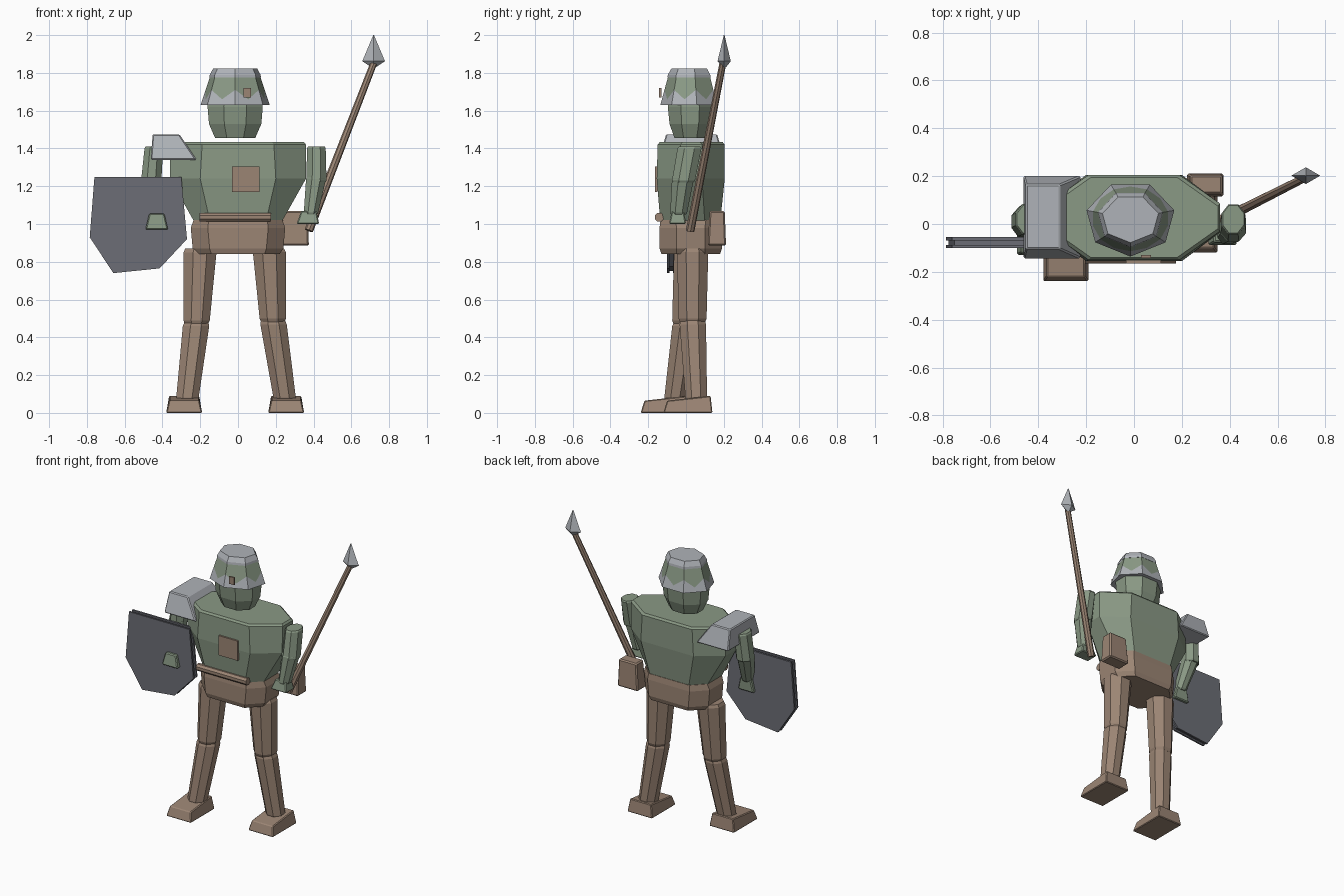
import bpy, bmesh, math
from mathutils import Vector

if "Cube" in bpy.data.objects:
    bpy.data.objects.remove(bpy.data.objects["Cube"])


def material(name, rgb):
    m = bpy.data.materials.new(name)
    m.diffuse_color = (*rgb, 1)
    m.use_nodes = True
    m.node_tree.nodes["Principled BSDF"].inputs["Base Color"].default_value = m.diffuse_color
    return m


GREEN = material("sage green", (0.255, 0.32, 0.235))
BROWN = material("leather brown", (0.33, 0.235, 0.175))
STEEL = material("pale steel", (0.43, 0.45, 0.48))
DARK = material("dark steel", (0.15, 0.155, 0.18))


def loft(name, rings, mat, bevel=0.0):
    """Skin a closed solid through rings with equal point counts."""
    bm = bmesh.new()
    vs = [[bm.verts.new(p) for p in r] for r in rings]
    n = len(rings[0])
    for a, b in zip(vs, vs[1:]):
        for i in range(n):
            j = (i + 1) % n
            bm.faces.new((a[i], a[j], b[j], b[i]))
    bm.faces.new(vs[0][::-1])
    bm.faces.new(vs[-1])
    bmesh.ops.recalc_face_normals(bm, faces=bm.faces)
    me = bpy.data.meshes.new(name)
    bm.to_mesh(me)
    bm.free()
    me.materials.append(mat)
    ob = bpy.data.objects.new(name, me)
    bpy.context.collection.objects.link(ob)
    if bevel:
        b = ob.modifiers.new("soft edge", 'BEVEL')
        b.width, b.segments = bevel, 1
    return ob


def oval(x, y, z, rx, ry, n=8, turn=0.5):
    return [(x + rx * math.cos(2 * math.pi * (i + turn) / n),
             y + ry * math.sin(2 * math.pi * (i + turn) / n), z) for i in range(n)]


def rect(x0, x1, y0, y1, z, front_z=None):
    f = z if front_z is None else front_z
    return [(x0, y0, f), (x1, y0, f), (x1, y1, z), (x0, y1, z)]


def octagon(w, y0, y1, z, cx, cy):
    return [(-w, y0 + cy, z), (-w + cx, y0, z), (w - cx, y0, z), (w, y0 + cy, z),
            (w, y1 - cy, z), (w - cx, y1, z), (-w + cx, y1, z), (-w, y1 - cy, z)]


def limb(name, mat, a, ra, b, rb, n=8):
    """Tapered limb segment with level ends; slight shoulder at each end."""
    a, b = Vector(a), Vector(b)
    rings = []
    for t, k in ((0, 0.9), (0.05, 1), (0.95, 1), (1, 0.9)):
        c = a.lerp(b, t)
        r = [(ra[i] * (1 - t) + rb[i] * t) * k * 1.06 for i in (0, 1)]
        rings.append(oval(*c, *r, n))
    return loft(name, rings, mat)


def rod(name, mat, a, b, r0, r1, n=8):
    a, b = Vector(a), Vector(b)
    q = (b - a).to_track_quat('Z', 'Y')
    rings = [[c + q @ Vector(p) for p in oval(0, 0, 0, r, r, n)]
             for c, r in ((a, r0), (b, r1))]
    return loft(name, rings, mat)


# Torso and hips
loft("torso", [octagon(0.225, -0.135, 0.18, 1.0, 0.08, 0.08),
               octagon(0.36, -0.155, 0.205, 1.24, 0.16, 0.12),
               octagon(0.36, -0.15, 0.205, 1.42, 0.17, 0.12),
               octagon(0.35, -0.14, 0.195, 1.433, 0.17, 0.12)], GREEN)
loft("hips", [octagon(0.22, -0.13, 0.18, 0.84, 0.08, 0.08),
              octagon(0.24, -0.14, 0.19, 0.87, 0.09, 0.09),
              octagon(0.25, -0.14, 0.19, 0.98, 0.09, 0.09),
              octagon(0.235, -0.135, 0.185, 1.02, 0.08, 0.08)], BROWN)

# Head
loft("head", [oval(-0.015, 0.022, z, rx, ry) for z, rx, ry in
              ((1.455, 0.115, 0.09), (1.53, 0.15, 0.118),
               (1.62, 0.158, 0.128), (1.66, 0.155, 0.125))], GREEN)

# Helmet: seven-sided shell, steel rim meeting the green crown in a zigzag
N = 7


def shell_point(i, z):
    """Point i of 14 on the sloping shell; odd ones lie mid-face."""
    t = (z - 1.63) / (1.79 - 1.63)
    rx, ry = 0.188 - 0.055 * t, 0.158 - 0.044 * t
    ring = oval(-0.015, 0.022, z, rx, ry, N, 0.25)
    p = Vector(ring[(i // 2) % N])
    return p if i % 2 == 0 else (p + Vector(ring[(i // 2 + 1) % N])) / 2


helmet = loft("helmet", [[shell_point(i, 1.63) for i in range(14)],
                         [shell_point(i, 1.71 if i % 2 == 0 else 1.66) for i in range(14)],
                         [shell_point(i, 1.785) for i in range(14)]], STEEL)
helmet.data.materials.append(GREEN)
for f in helmet.data.polygons:
    if f.center.z > 1.70 and abs(f.normal.z) < 0.9:
        f.material_index = 1
loft("helmet_cap", [oval(-0.015, 0.022, z, rx, ry, N, 0.25) for z, rx, ry in
                    ((1.775, 0.14, 0.12), (1.79, 0.138, 0.118), (1.822, 0.12, 0.1))], STEEL)
loft("helmet_tag", [rect(0.03, 0.07, -0.142, -0.13, z) for z in (1.67, 1.72)], BROWN)

# Shoulder guard on one side
loft("shoulder_guard", [rect(-0.462, -0.22, -0.145, 0.203, 1.34),
                        rect(-0.452, -0.31, -0.105, 0.165, 1.475)], STEEL, 0.006)

# Arms
limb("left_upper_arm", GREEN, (0.415, 0.02, 1.41), (0.05, 0.065),
     (0.415, -0.015, 1.22), (0.055, 0.062))
limb("left_forearm", GREEN, (0.415, -0.015, 1.25), (0.055, 0.06),
     (0.385, -0.04, 1.05), (0.038, 0.045))
loft("left_hand", [rect(0.31, 0.43, -0.09, 0.0, 1.0),
                   rect(0.335, 0.415, -0.075, -0.01, 1.07)], GREEN, 0.006)
limb("right_upper_arm", GREEN, (-0.445, 0.02, 1.41), (0.05, 0.065),
     (-0.46, 0.01, 1.22), (0.055, 0.062))
limb("right_forearm", GREEN, (-0.46, 0.01, 1.25), (0.055, 0.06),
     (-0.43, -0.06, 1.04), (0.038, 0.04))
loft("right_hand", [rect(-0.49, -0.37, -0.13, -0.035, 0.97),
                    rect(-0.47, -0.39, -0.12, -0.03, 1.055)], GREEN, 0.006)

# Shield: two plates over a slightly smaller core
outline = [(-0.76, 1.25), (-0.30, 1.25), (-0.27, 0.92),
           (-0.415, 0.765), (-0.66, 0.74), (-0.785, 0.93)]
for name, y0, y1, k in (("shield_front", -0.10, -0.088, 1), ("shield_core", -0.09, -0.066, 0.96),
                        ("shield_back", -0.068, -0.055, 1)):
    loft(name, [[(-0.53 + (x + 0.53) * k, y, 1.0 + (z - 1.0) * k) for x, z in outline]
                for y in (y0, y1)], DARK)

# Spear
rod("spear_shaft", BROWN, (0.375, 0.022, 0.965), (0.718, 0.195, 1.85), 0.023, 0.018)
loft("spear_head", [oval(0.718, 0.202, z, rx, ry, 4, 0.0) for z, rx, ry in
                    ((1.83, 0.012, 0.01), (1.862, 0.06, 0.035), (2.0, 0.002, 0.002))], STEEL)

# Legs and feet: hip, knee, ankle, then foot corner
for side, hip, knee, ankle, fx, fy in (
        ("right", (-0.20, 0.02, 0.87), (-0.22, 0.0, 0.47), (-0.27, -0.06, 0.06), -0.38, -0.24),
        ("left", (0.165, 0.035, 0.87), (0.185, 0.035, 0.48), (0.25, 0.055, 0.06), 0.16, -0.12)):
    limb(side + "_thigh", BROWN, hip, (0.09, 0.085), knee, (0.07, 0.075))
    limb(side + "_shin", BROWN, (knee[0], knee[1], knee[2] + 0.01), (0.072, 0.072),
         ankle, (0.06, 0.058))
    loft(side + "_foot", [rect(fx, fx + 0.19, fy, fy + 0.26, 0),
                          rect(fx + 0.015, fx + 0.175, fy + 0.02, fy + 0.25, 0.09, 0.065)],
         BROWN, 0.005)

# Belt roll, chest patch and hip pouch
rod("belt_roll", BROWN, (-0.205, -0.142, 1.036), (0.175, -0.142, 1.036), 0.025, 0.025)
loft("chest_patch", [rect(-0.033, 0.113, -0.165, -0.15, z) for z in (1.17, 1.305)], BROWN)
loft("hip_pouch", [rect(0.22, 0.375, 0.115, 0.212, 0.885),
                   rect(0.235, 0.37, 0.125, 0.205, 1.07)], BROWN, 0.008)
